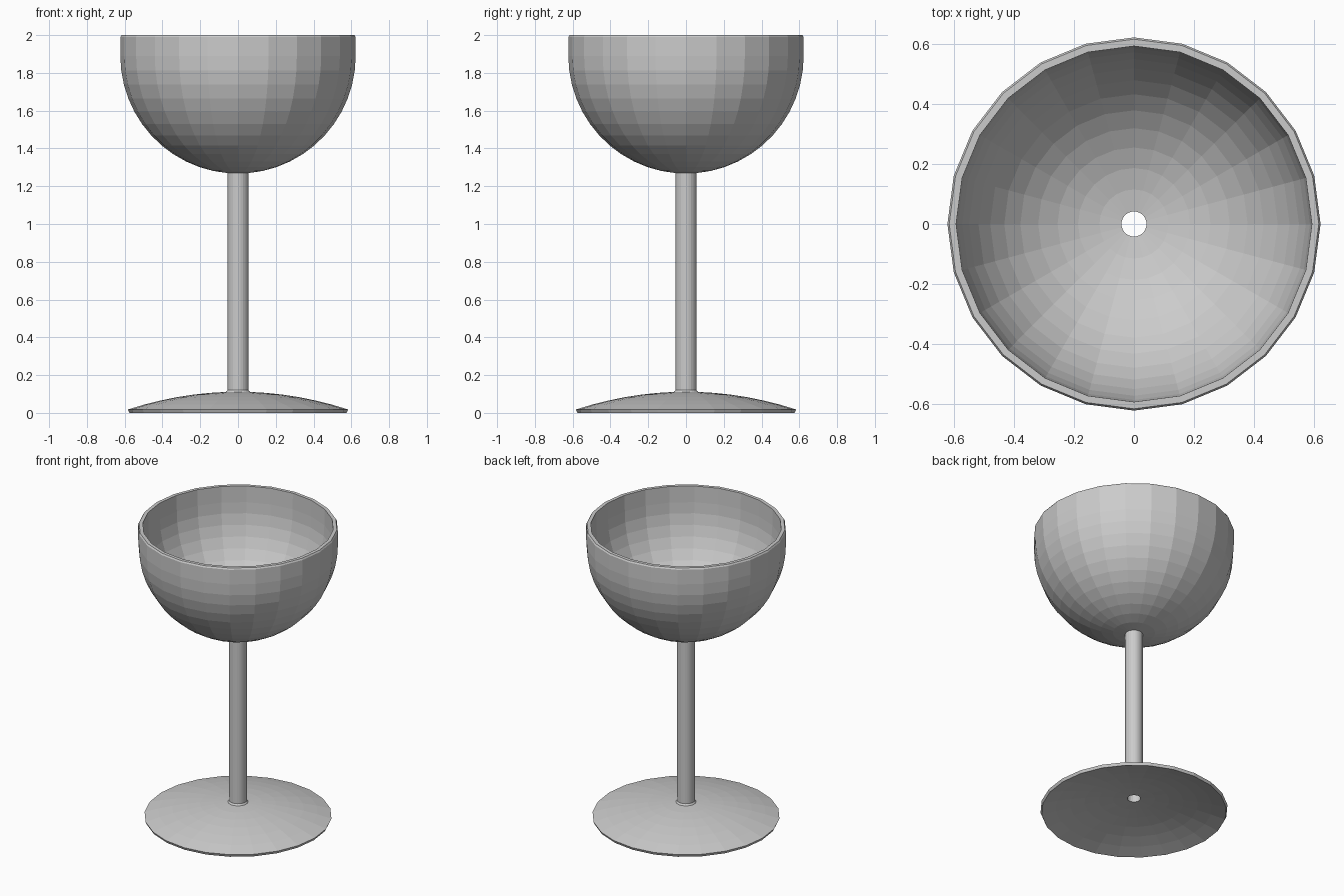
import bpy, bmesh
from math import sin, cos, pi, asin, sqrt

if "Cube" in bpy.data.objects:
    bpy.data.objects.remove(bpy.data.objects["Cube"])

SIDES = 24
STEM_R, HOLE_R = 0.055, 0.042


def lathe(name, *profiles):
    """Revolve open (radius, z) profiles round the z axis."""
    bm = bmesh.new()
    for profile in profiles:
        rings = [[bm.verts.new((r * cos(2 * pi * i / SIDES), r * sin(2 * pi * i / SIDES), z))
                  for i in range(SIDES)] for r, z in profile]
        for a, b in zip(rings, rings[1:]):
            for i in range(SIDES):
                j = (i + 1) % SIDES
                bm.faces.new((a[i], a[j], b[j], b[i]))
    mesh = bpy.data.meshes.new(name)
    bm.to_mesh(mesh)
    bm.free()
    obj = bpy.data.objects.new(name, mesh)
    bpy.context.collection.objects.link(obj)
    return obj


def bowl_arc(radius, end_r, steps=12, centre=1.89):
    """Quarter arc from the widest point down to radius end_r."""
    end = asin(end_r / radius)
    angles = [pi / 2 + (end - pi / 2) * k / steps for k in range(steps + 1)]
    return [(radius * sin(t), centre - radius * cos(t)) for t in angles]


def dome(rim_r, rim_z, top_r, top_z, steps=6):
    """Shallow dome curve from the centre out to the rim."""
    pts = []
    for k in range(steps + 1):
        r = top_r + (rim_r - top_r) * k / steps
        pts.append((r, rim_z + (top_z - rim_z) * (1 - (r * r - top_r ** 2) / (rim_r ** 2 - top_r ** 2))))
    return pts


# Bowl: outer skin up from the stem, flat lip, inner skin down to the drain hole
outer = bowl_arc(0.623, STEM_R)
inner = bowl_arc(0.592, HOLE_R)
lathe("bowl", outer[::-1] + [(0.623, 1.99), (0.617, 2.0), (0.594, 2.0)] + inner)

# Foot: thin dome, hollow underneath
top = dome(0.583, 0.018, STEM_R + 0.008, 0.111)
under = dome(0.575, 0.0, HOLE_R, 0.092)
lathe("foot", under + top[::-1])

# Stem: hollow tube joining the bowl and foot, with a small collar at the base
lathe("stem",
      [(STEM_R + 0.008, 0.111), (STEM_R, 0.122), (STEM_R, outer[-1][1])],
      [(HOLE_R, inner[-1][1]), (HOLE_R, 0.092)])
